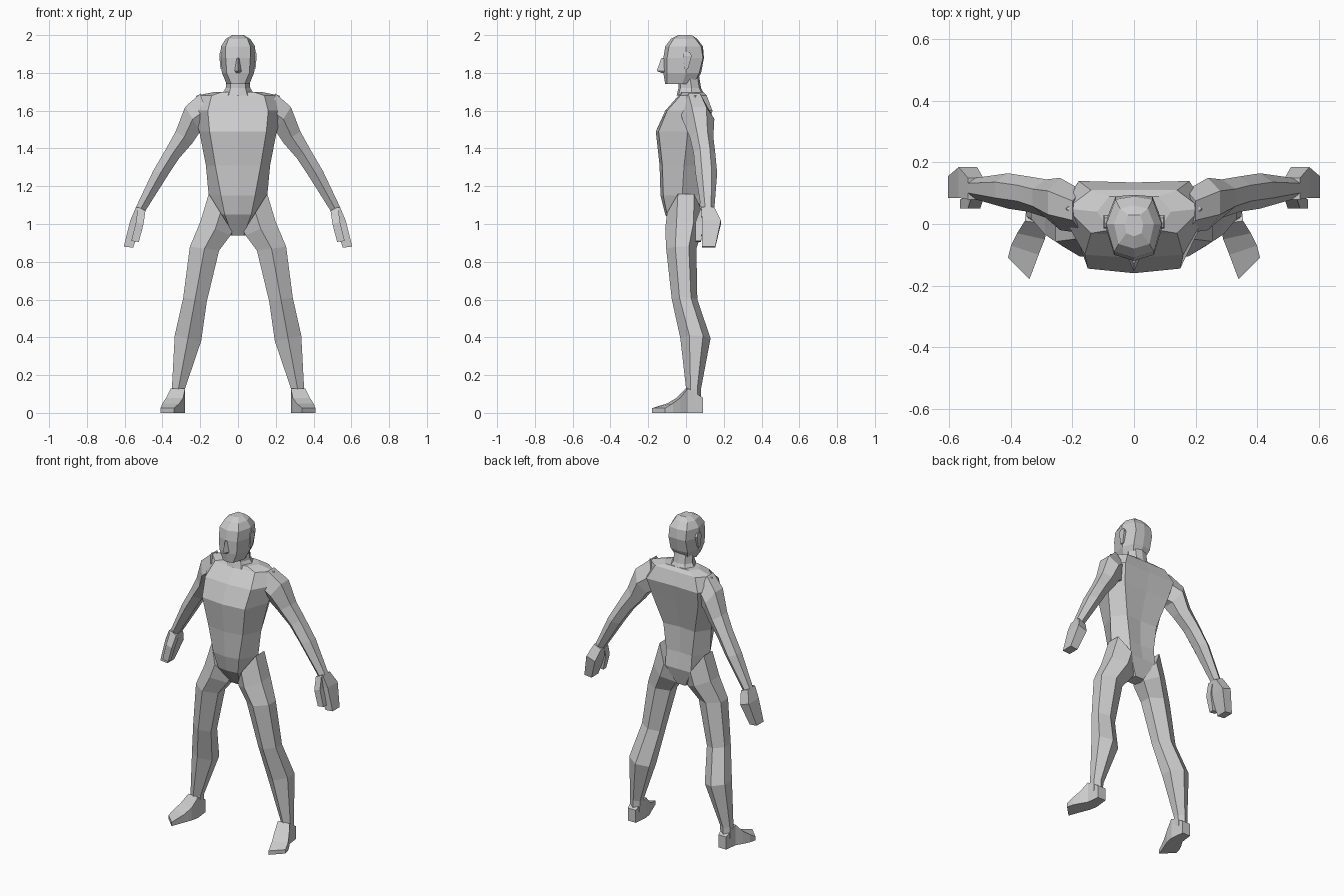
import bpy
import bmesh
from mathutils import Vector

UNIT = 0.01  # all sizes below are in hundredths

if "Cube" in bpy.data.objects:
    bpy.data.objects.remove(bpy.data.objects["Cube"])

grey = bpy.data.materials.new("light grey")
grey.use_nodes = True
colour = (0.6, 0.6, 0.6, 1)
grey.diffuse_color = colour
grey.node_tree.nodes["Principled BSDF"].inputs["Base Color"].default_value = colour


def finish(name, bm, mirrored):
    """Turn a bmesh into a flat shaded object, mirrored over x if asked."""
    bmesh.ops.recalc_face_normals(bm, faces=bm.faces)
    mesh = bpy.data.meshes.new(name)
    bm.to_mesh(mesh)
    bm.free()
    mesh.materials.append(grey)
    obj = bpy.data.objects.new(name, mesh)
    bpy.context.collection.objects.link(obj)
    if mirrored:
        mod = obj.modifiers.new("Mirror", "MIRROR")
        mod.use_mirror_merge = False
    return obj


def loft(name, rings, mirrored=False):
    """Skin a row of equal rings and cap both ends."""
    bm = bmesh.new()
    rows = [[bm.verts.new(Vector(p) * UNIT) for p in ring] for ring in rings]
    for low, high in zip(rows, rows[1:]):
        for i in range(len(low)):
            j = (i + 1) % len(low)
            bm.faces.new((low[i], low[j], high[j], high[i]))
    bm.faces.new(rows[0])
    bm.faces.new(rows[-1])
    return finish(name, bm, mirrored)


def body_ring(z, front, front_corner, side, back_corner, back):
    """Symmetric level ring; corners are (x, y), front and back are y."""
    half = [front_corner, side, back_corner]
    return ([(0, front, z)] + [(x, y, z) for x, y in half] + [(0, back, z)]
            + [(-x, y, z) for x, y in reversed(half)])


HEXAGON = [(0, -1), (1, -.4), (1, .5), (0, 1), (-1, .5), (-1, -.4)]
BOX = [(1, -1), (1, 1), (-1, 1), (-1, -1)]


def limb_ring(outer, inner, front, back, shape=HEXAGON):
    """Tilted ring between an outer and an inner (x, z), with a y range."""
    ring = []
    for u, v in shape:
        t, s = (u + 1) / 2, (v + 1) / 2
        ring.append((inner[0] + (outer[0] - inner[0]) * t,
                     front + (back - front) * s,
                     inner[1] + (outer[1] - inner[1]) * t))
    return ring


# Trunk from crotch to collar
loft("torso", [
    body_ring(94, -3, (3, -3), (4, 1), (3, 5), 5),
    body_ring(105, -11, (7, -10), (13, -2), (9, 8), 8),
    body_ring(115, -13.5, (9, -12), (15.5, -2), (9, 7), 6),
    body_ring(131, -14, (12, -12.5), (17, -1), (11, 7), 6),
    body_ring(149, -16, (15, -14.5), (20.5, 1), (16, 11), 11),
    body_ring(160, -11, (16, -10), (24, 4), (18, 14), 13.5),
    body_ring(168, -4, (14, -3), (22, 5), (14, 11), 11),
    body_ring(170, -3, (8, -2), (12, 4), (8, 9), 9),
])

# Neck
loft("neck", [
    body_ring(168, -5, (5, -4), (9, 3), (6, 9), 10),
    body_ring(172, -4, (4, -3), (6.5, 3), (4, 7), 8),
    body_ring(178, -4, (4, -3), (6, 2), (4, 6), 7),
])

# Head with a flat jaw and rounded crown
loft("head", [
    body_ring(174, -11, (3.5, -10), (6, -2), (4, 4), 5),
    body_ring(180, -12, (6, -10), (8.5, 0), (6, 7), 8),
    body_ring(188, -12, (6.5, -10), (9.5, 0), (6, 9), 9.5),
    body_ring(194, -11, (6.5, -9), (9, 0), (6, 8), 9),
    body_ring(198, -8, (5, -6.5), (6.5, 0), (4.5, 5), 6),
    body_ring(200, -4, (2.5, -3), (3, 0), (2, 3), 3),
])

# Nose wedge
loft("nose", [
    [(0, -13, 188), (1, -11, 188), (-1, -11, 188)],
    [(0, -15.5, 181), (2, -11, 181), (-2, -11, 181)],
    [(0, -13, 180), (1.5, -11, 180), (-1.5, -11, 180)],
])

# Ears
loft("ears", [
    limb_ring((9.3, 182), (8, 182), -1, 1, BOX),
    limb_ring((9.9, 189), (8.5, 189), -1.5, 3, BOX),
    limb_ring((9.6, 191), (8.5, 191), -1, 2, BOX),
], True)

# Arms from collar to wrist
loft("arms", [
    limb_ring((20, 169), (14, 152), -3, 11),
    limb_ring((28, 162), (20, 149), -2, 15),
    limb_ring((33, 149), (24, 143), 2, 14.5),
    limb_ring((38, 140), (31, 135), 4, 15.5),
    limb_ring((45, 128), (37, 126), 5, 16.5),
    limb_ring((54, 109), (49, 107), 8, 15),
], True)

# Hands with a thumb in front
loft("hands", [
    limb_ring((54, 109), (49, 107), 8, 15, BOX),
    limb_ring((57, 102), (51, 100), 8.5, 18.5, BOX),
    limb_ring((60.5, 88), (55.5, 87.5), 8.5, 15.5, BOX),
], True)
loft("thumbs", [
    limb_ring((53, 109), (49, 107), 8, 12, BOX),
    limb_ring((54, 101), (50, 100), 5, 9, BOX),
    limb_ring((56.5, 91), (52.5, 90.5), 5, 8, BOX),
], True)

# Legs from hip to ankle
loft("legs", [
    limb_ring((15.5, 116), (3, 96), -10, 9),
    limb_ring((20, 101), (4, 94), -11, 9),
    limb_ring((25.5, 88), (10, 86), -10.5, 5.5),
    limb_ring((29, 61), (16.5, 59), -7.5, 6),
    limb_ring((33.5, 41), (19.5, 38), -3, 13),
    limb_ring((35, 13), (28, 13), 0, 8),
    limb_ring((35, 6), (28.5, 6), 0, 8),
], True)


def foot_ring(inner, outer, top):
    """Upright slice of the foot between two floor points."""
    return [(*inner, 0), (*outer, 0), (*outer, top), (*inner, top)]


# Feet turned outward
loft("feet", [
    foot_ring((29, 9), (34.5, 9), 8),
    foot_ring((28, 0), (35.5, 1), 13),
    foot_ring((29, -5), (38, -3), 8),
    foot_ring((31, -10), (40, -7), 5),
    foot_ring((34, -18), (41, -11), 2.5),
], True)
